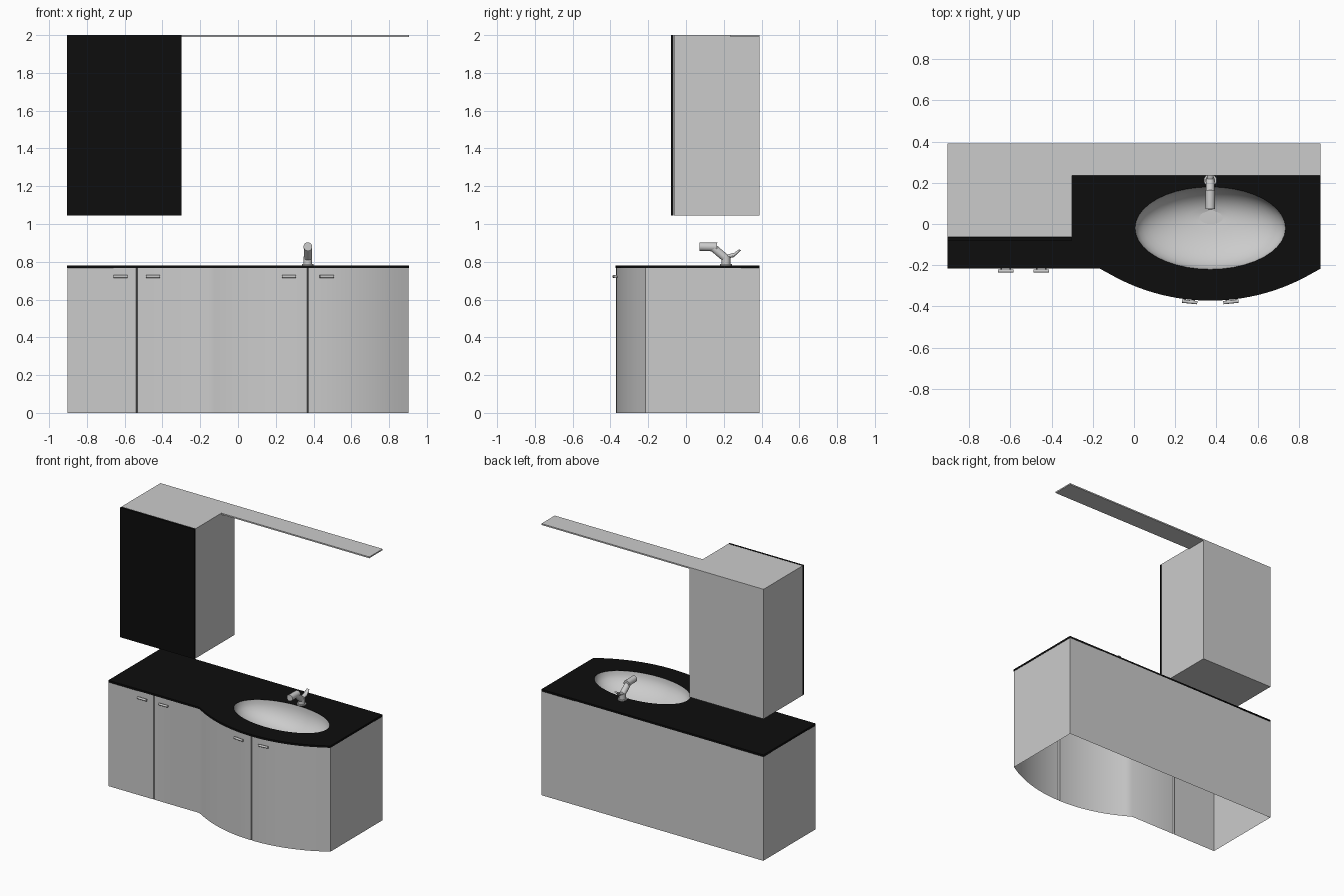
import bpy, bmesh, math
from mathutils import Vector, Matrix

if "Cube" in bpy.data.objects:
    bpy.data.objects.remove(bpy.data.objects["Cube"])

black = bpy.data.materials.new("black_gloss")
black.diffuse_color = (0.004, 0.004, 0.004, 1)
black.use_nodes = True
black.node_tree.nodes["Principled BSDF"].inputs["Base Color"].default_value = black.diffuse_color

XR, BACK, FRONT, TOP = 0.905, 0.39, -0.217, 0.78
CX, CY, R = 0.37, 0.614, 0.986          # bow front arc


def finish(name, bm, mat=None, smooth=True, normals=True):
    if normals:
        bmesh.ops.recalc_face_normals(bm, faces=bm.faces)
    me = bpy.data.meshes.new(name)
    bm.to_mesh(me)
    bm.free()
    ob = bpy.data.objects.new(name, me)
    bpy.context.collection.objects.link(ob)
    if mat:
        me.materials.append(mat)
    if smooth:
        bpy.ops.object.select_all(action='DESELECT')
        ob.select_set(True)
        bpy.context.view_layer.objects.active = ob
        bpy.ops.object.shade_smooth_by_angle(angle=math.radians(35))
    return ob


def box(name, lo, hi, mat=None):
    lo, hi = Vector(lo), Vector(hi)
    bm = bmesh.new()
    bmesh.ops.create_cube(bm, size=1, matrix=Matrix.Translation((lo + hi) / 2)
                          @ Matrix.Diagonal((*(hi - lo), 1)))
    return finish(name, bm, mat, smooth=False)


def rod(name, a, b, r1, r2=None, flat=1.0, segs=20):
    a, b = Vector(a), Vector(b)
    d = b - a
    bm = bmesh.new()
    bmesh.ops.create_cone(bm, cap_ends=True, segments=segs, radius1=r1, radius2=r2 or r1, depth=d.length,
                          matrix=Matrix.Translation((a + b) / 2) @ d.to_track_quat('Z', 'Y').to_matrix().to_4x4()
                          @ Matrix.Diagonal((1, flat, 1, 1)))
    return finish(name, bm)


def front_y(x):
    return min(FRONT, CY - math.sqrt(R * R - (x - CX) ** 2)) if x > -0.165 else FRONT


def outline(inset, seams=()):
    xs = [-XR] + [-0.165 + i * (XR + 0.165) / 28 for i in range(29)]
    pts = [(x, front_y(x)) for x in xs]
    for s in seams:                      # narrow V groove between doors
        pts = [p for p in pts if abs(p[0] - s) > 0.005]
        pts += [(s - 0.004, front_y(s)), (s, front_y(s) + 0.015), (s + 0.004, front_y(s))]
    pts.sort()
    pts = [(max(-XR + inset, min(XR - inset, x)), y + inset) for x, y in pts]
    return pts + [(XR - inset, BACK), (-XR + inset, BACK)]


# Base cabinet: open-bottomed shell with a bowed front
bm = bmesh.new()
rings = [[bm.verts.new((x, y, z)) for x, y in outline(0.002, (-0.535, 0.37))] for z in (0, TOP - 0.014)]
n = len(rings[0])
for i in range(n):
    j = (i + 1) % n
    bm.faces.new((rings[0][i], rings[0][j], rings[1][j], rings[1][i]))
finish("base_cabinet", bm, normals=False)

# Countertop with an oval basin opening
BX, BY, RX, RY, SEG = 0.37, -0.02, 0.365, 0.2, 40
oval = [(math.cos(2 * math.pi * i / SEG), math.sin(2 * math.pi * i / SEG)) for i in range(SEG)]
cu = bpy.data.curves.new("countertop_profile", 'CURVE')
cu.dimensions, cu.fill_mode, cu.extrude = '2D', 'BOTH', 0.007
for pts in (outline(0), [(BX + RX * c, BY + RY * s) for c, s in oval]):
    sp = cu.splines.new('POLY')
    sp.points.add(len(pts) - 1)
    for p, (x, y) in zip(sp.points, pts):
        p.co = (x, y, 0, 1)
    sp.use_cyclic_u = True
tmp = bpy.data.objects.new("countertop_helper", cu)
bpy.context.collection.objects.link(tmp)
bpy.context.view_layer.update()
bm = bmesh.new()
bm.from_mesh(bpy.data.meshes.new_from_object(tmp.evaluated_get(bpy.context.evaluated_depsgraph_get())))
bpy.data.objects.remove(tmp)
bmesh.ops.remove_doubles(bm, verts=bm.verts, dist=1e-5)
bmesh.ops.translate(bm, verts=bm.verts, vec=(0, 0, TOP - 0.007))
finish("countertop", bm, black, smooth=False)

# Basin bowl, deepest at the drain
DEPTH, DX, DY = 0.16, 0.375, 0.04
bm = bmesh.new()
prev = None
for k in range(10):
    a = k / 10 * math.pi / 2
    s, t = math.cos(a), math.sin(a)
    cx, cy = BX + (DX - BX) * (1 - s), BY + (DY - BY) * (1 - s)
    ring = [bm.verts.new((cx + RX * s * c, cy + RY * s * d, TOP - 0.001 - DEPTH * t)) for c, d in oval]
    if prev:
        for i in range(SEG):
            j = (i + 1) % SEG
            bm.faces.new((prev[j], prev[i], ring[i], ring[j]))
    prev = ring
bm.faces.new(prev)
finish("basin", bm, normals=False)
zb = TOP - DEPTH
rod("drain", (DX, DY, zb - 0.003), (DX, DY, zb + 0.006), 0.028)

# Door handles: bar on two short posts
for i, x in enumerate((-0.622, -0.45, 0.27, 0.47)):
    slope = (front_y(x + 0.01) - front_y(x - 0.01)) / 0.02
    ends = [Vector((x + d, front_y(x) + slope * d - 0.011, 0.722)) for d in (-0.037, 0.037)]
    rod(f"handle_bar_{i}", *ends, 0.008, segs=12)
    for k, t in enumerate((0.2, 0.8)):
        p = ends[0].lerp(ends[1], t)
        rod(f"handle_post_{i}_{k}", p, p + Vector((0, 0.015, 0)), 0.004, segs=8)

# Faucet: base, leaning neck, spout and rear lever
rod("faucet_base", (0.37, 0.212, TOP), (0.37, 0.212, 0.828), 0.023)
rod("faucet_collar", (0.37, 0.212, TOP), (0.37, 0.212, 0.788), 0.031)
rod("faucet_neck", (0.37, 0.215, 0.815), (0.37, 0.14, 0.878), 0.021)
rod("faucet_spout", (0.37, 0.165, 0.878), (0.37, 0.072, 0.88), 0.023)
rod("faucet_lever", (0.37, 0.205, 0.825), (0.37, 0.255, 0.836), 0.014, 0.016, 0.7)
rod("faucet_lever_tip", (0.37, 0.248, 0.832), (0.37, 0.287, 0.863), 0.017, 0.011, 0.5)

# Wall cabinet, its door, and the light shelf beside it
box("wall_cabinet", (-XR, -0.064, 1.045), (-0.3, BACK, 2.0))
box("wall_cabinet_door", (-XR, -0.08, 1.045), (-0.3, -0.066, 2.0), black)
box("top_shelf", (-0.3, 0.235, 1.99), (XR, BACK, 2.0))
